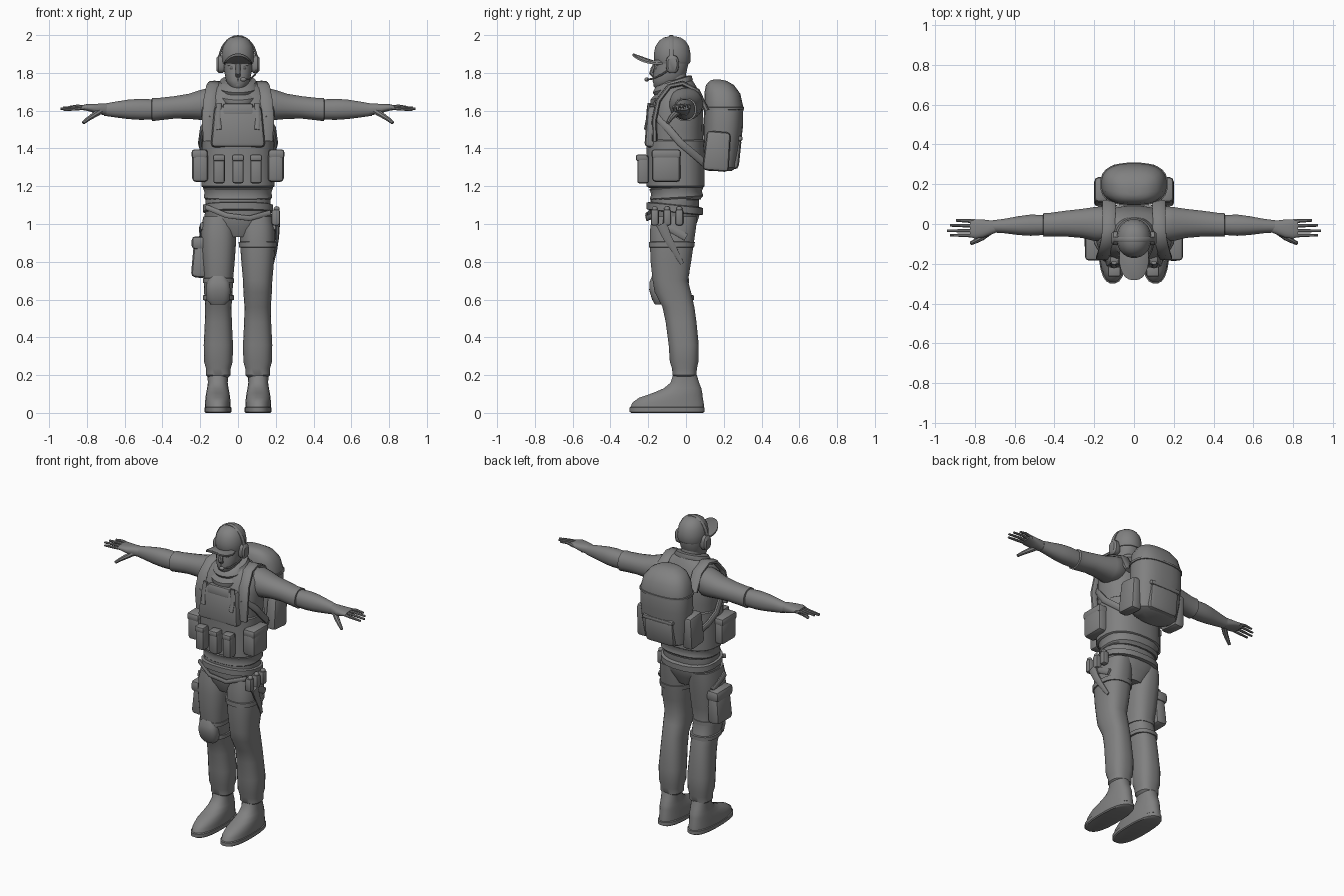
import bpy, bmesh, math
from mathutils import Vector, Matrix

grey = bpy.data.materials.new("neutral_grey")
grey.diffuse_color = (0.22, 0.22, 0.22, 1)


def finish(name, bm, angle=40):
    bmesh.ops.recalc_face_normals(bm, faces=bm.faces)
    me = bpy.data.meshes.new(name)
    bm.to_mesh(me)
    bm.free()
    me.materials.append(grey)
    ob = bpy.data.objects.new(name, me)
    bpy.context.collection.objects.link(ob)
    bpy.ops.object.select_all(action='DESELECT')
    ob.select_set(True)
    bpy.context.view_layer.objects.active = ob
    bpy.ops.object.shade_smooth_by_angle(angle=math.radians(angle))
    return ob


def oval(a, b, n, p):
    """Superellipse outline; p=2 is an ellipse, higher is boxier."""
    out = []
    for i in range(n):
        t = 2 * math.pi * (i + 0.5) / n
        c, s = math.cos(t), math.sin(t)
        out.append((a * math.copysign(abs(c) ** (2 / p), c), b * math.copysign(abs(s) ** (2 / p), s)))
    return out


def skin(name, rings, angle=40):
    bm = bmesh.new()
    vs = [[bm.verts.new(v) for v in r] for r in rings]
    n = len(vs[0])
    for a, b in zip(vs, vs[1:]):
        for i in range(n):
            bm.faces.new((a[i], a[(i + 1) % n], b[(i + 1) % n], b[i]))
    bm.faces.new(vs[0])
    bm.faces.new(vs[-1])
    return finish(name, bm, angle)


def loft_z(name, secs, p=2.2, n=24, x=0.0, tilt=0.0):
    """Sections are (centre y, z, half width, half depth)."""
    return skin(name, [[(x + u, cy + v, z + tilt * (cy + v + 0.07)) for u, v in oval(rx, ry, n, p)]
                       for cy, z, rx, ry in secs])


def loft_x(name, secs, s, p=2.2, n=20):
    """Sections are (x, centre y, centre z, half depth, half height)."""
    return skin(name, [[(s * x, y + u, z + v) for u, v in oval(a, b, n, p)] for x, y, z, a, b in secs])


def sweep(name, pts, side, w, t, p=3, n=10, taper=1.0):
    """Band or rod along a path, w and t are half sizes."""
    pts = [Vector(q) for q in pts]
    rings = []
    for i, q in enumerate(pts):
        d = (pts[min(i + 1, len(pts) - 1)] - pts[max(i - 1, 0)]).normalized()
        sv = Vector(side)
        sv = (sv - d * sv.dot(d)).normalized()
        nv = d.cross(sv)
        k = 1 + (taper - 1) * i / (len(pts) - 1)
        rings.append([q + sv * u * k + nv * v * k for u, v in oval(w, t, n, p)])
    return skin(name, rings)


def box(name, loc, size, bevel=0.012, rot=(0, 0, 0), top=1.0):
    bm = bmesh.new()
    bmesh.ops.create_cube(bm, size=1)
    for v in bm.verts:
        k = top if v.co.z > 0 else 1
        v.co = Vector((v.co.x * size[0] * k, v.co.y * size[1] * k, v.co.z * size[2]))
    bmesh.ops.bevel(bm, geom=bm.edges[:], offset=bevel, segments=2, affect='EDGES', profile=0.5)
    m = Matrix.Translation(loc)
    for ang, ax in zip(rot, 'XYZ'):
        m = m @ Matrix.Rotation(math.radians(ang), 4, ax)
    bm.transform(m)
    return finish(name, bm)


def ball(name, loc, size):
    bm = bmesh.new()
    bmesh.ops.create_uvsphere(bm, u_segments=16, v_segments=10, radius=1)
    bm.transform(Matrix.Translation(loc) @ Matrix.Diagonal((*size, 1)))
    return finish(name, bm)


# Torso, vest and waist
loft_z("torso", [(-.05, 1.13, .175, .13), (-.05, 1.2, .18, .14), (-.05, 1.35, .175, .14), (-.055, 1.5, .19, .148),
                 (-.05, 1.6, .195, .142), (-.045, 1.67, .185, .12), (-.04, 1.72, .14, .1), (-.04, 1.76, .075, .075)], 2.4)
loft_z("vest_wrap", [(-.055, 1.19, .18, .14), (-.055, 1.2, .195, .155), (-.055, 1.38, .192, .155),
                     (-.055, 1.44, .19, .157), (-.055, 1.45, .175, .145)], 2.5)
box("chest_plate", (0, -.175, 1.515), (.29, .08, .22), .022, (-3, 0, 0), .86)
box("chest_panel", (0, -.178, 1.605), (.16, .06, .06), .012, (-8, 0, 0))
loft_z("shirt_hem", [(-.05, 1.12, .165, .125), (-.05, 1.14, .182, .142), (-.05, 1.165, .178, .135),
                     (-.05, 1.19, .186, .145), (-.05, 1.2, .17, .13)], 2.4, tilt=.06)
loft_z("pelvis", [(-.065, .93, .08, .09), (-.065, .99, .15, .118), (-.06, 1.04, .178, .13),
                  (-.06, 1.14, .172, .13)], 2.4)
loft_z("belt", [(-.06, 1.06, .17, .13), (-.06, 1.065, .187, .15), (-.06, 1.1, .187, .15), (-.06, 1.105, .17, .13)],
       2.4, tilt=-.1)
sweep("belt_hanging_strap", [(-.17, -.16, 1.09), (-.06, -.208, 1.045), (.06, -.205, 1.03), (.17, -.15, 1.06)],
      (0, 0, 1), .014, .008)

# Vest pouches
for x in (-.1, 0, .095):
    box("front_pouch", (x, -.228, 1.29), (.06, .06, .15), .012)
    box("front_pouch_flap", (x, -.234, 1.35), (.064, .062, .035), .01)
for s in (-1, 1):
    box("side_pouch", (s * .2, -.105, 1.3), (.085, .15, .155), .02)
    box("side_pouch_flap", (s * .203, -.105, 1.37), (.085, .155, .05), .015)

# Straps, arms and hands
for s in (-1, 1):
    sweep("shoulder_strap", [(s * .15, -.165, 1.44), (s * .158, -.168, 1.55), (s * .15, -.148, 1.65),
                             (s * .135, -.09, 1.728), (s * .125, -.02, 1.745), (s * .125, .06, 1.705),
                             (s * .125, .11, 1.6)], (1, 0, 0), .034, .014)
    sweep("chest_strap", [(s * .1, -.195, 1.64), (s * .105, -.205, 1.55), (s * .1, -.215, 1.5)], (1, 0, 0), .014, .008)
    sweep("diagonal_strap", [(s * .145, -.165, 1.58), (s * .19, -.09, 1.5), (s * .2, -.03, 1.43),
                             (s * .185, .03, 1.38), (s * .14, .1, 1.32)], (0, .6, .8), .02, .012)
    loft_x("upper_arm", [(.1, -.01, 1.645, .07, .07), (.16, 0, 1.635, .09, .085), (.2, 0, 1.63, .086, .08),
                         (.26, .003, 1.623, .074, .067), (.34, .002, 1.617, .066, .06), (.42, -.003, 1.608, .06, .06),
                         (.455, -.004, 1.606, .061, .062), (.458, -.004, 1.606, .05, .05)], s)
    loft_x("forearm", [(.44, -.005, 1.606, .05, .054), (.52, -.006, 1.607, .054, .056), (.58, -.008, 1.607, .048, .052),
                       (.65, -.01, 1.606, .037, .042), (.71, -.012, 1.605, .031, .032)], s)
    loft_x("palm", [(.69, -.013, 1.606, .029, .03), (.72, -.018, 1.608, .036, .03), (.76, -.023, 1.612, .046, .024),
                    (.8, -.025, 1.617, .049, .018), (.825, -.022, 1.616, .044, .013)], s, 2.5)
    for y, tip, length, z in ((.014, .018, .895, 1.622), (-.01, -.007, .925, 1.618),
                              (-.034, -.034, .94, 1.613), (-.058, -.056, .925, 1.606)):
        sweep("finger", [(s * .8, y, 1.616), (s * .85, (y + tip) / 2, z + .003), (s * length, tip, z - .003)],
              (0, 1, 0), .0115, .0105, 2, 8, .6)
    sweep("thumb", [(s * .725, -.035, 1.6), (s * .765, -.068, 1.575), (s * .795, -.085, 1.555), (s * .82, -.097, 1.535)],
          (0, 1, 0), .019, .018, 2, 8, .5)

# Legs and boots
for s in (-1, 1):
    loft_z("trouser_leg", [(-.06, 1.04, .08, .12), (-.068, .98, .092, .122), (-.075, .9, .094, .117),
                           (-.08, .8, .087, .108), (-.083, .7, .078, .094), (-.07, .64, .076, .097),
                           (-.04, .56, .07, .085), (-.026, .48, .072, .082), (-.012, .36, .078, .08),
                           (-.01, .27, .076, .076), (-.008, .235, .066, .066), (-.008, .2, .066, .064),
                           (-.008, .185, .05, .05)], 2.5, x=s * .104)
    loft_z("boot_sole", [(-.1, 0, .066, .19), (-.1, .006, .072, .2), (-.1, .028, .072, .2), (-.1, .032, .066, .195)],
           2.5, x=s * .107)
    loft_z("boot_upper", [(-.1, .025, .069, .197), (-.095, .055, .068, .19), (-.08, .08, .066, .17),
                          (-.045, .105, .062, .132), (-.018, .13, .057, .1), (-.006, .16, .053, .076),
                          (-.006, .205, .055, .062)], 2.3, x=s * .107)
    sweep("thigh_pocket_flap", [(s * .19, -.13, .99), (s * .197, -.07, .97), (s * .19, .0, .93)],
          (0, 0, 1), .02, .01)

# Thigh bag, knee pad and leg straps on one leg
box("thigh_bag", (-.2, -.06, .825), (.085, .16, .22), .025, (0, 4, 0), .9)
box("thigh_bag_flap", (-.2, -.06, .9), (.09, .168, .07), .02)
loft_z("knee_pad", [(-.145, .575, .04, .02), (-.14, .6, .062, .04), (-.15, .65, .066, .045),
                    (-.152, .69, .06, .042), (-.15, .725, .04, .03)], 2.6, x=-.105)
for z, cy in ((.7, -.083), (.61, -.058)):
    loft_z("knee_strap", [(cy, z - .014, .074, .09), (cy, z - .012, .083, .1), (cy, z + .012, .083, .1),
                          (cy, z + .014, .074, .09)], 2.5, x=-.104)

# Hip gear on the other leg
for y in (-.165, -.1, -.035):
    box("hip_canister", (.2, y, 1.035), (.045, .042, .085), .012)
    ball("hip_canister_cap", (.205, y, 1.08), (.016, .016, .014))
sweep("knife_sheath", [(.21, -.13, 1.0), (.208, -.1, .93), (.2, -.06, .86), (.185, -.02, .79)],
      (0, 1, .3), .03, .012, taper=.35)
loft_z("thigh_strap", [(-.077, .875, .09, .11), (-.077, .877, .1, .121), (-.075, .905, .101, .123),
                       (-.075, .907, .09, .11)], 2.5, x=.104)

# Backpack with pockets
loft_z("backpack", [(.18, 1.28, .11, .06), (.185, 1.3, .145, .085), (.19, 1.4, .16, .098), (.198, 1.52, .166, .105),
                    (.2, 1.62, .164, .104), (.192, 1.69, .148, .096), (.18, 1.735, .115, .075),
                    (.17, 1.758, .07, .045), (.165, 1.764, .03, .02)], 2.6)
loft_z("backpack_seam", [(.2, 1.603, .155, .095), (.2, 1.606, .17, .109), (.2, 1.618, .17, .109),
                         (.2, 1.621, .155, .095)], 2.6)
box("backpack_rear_pocket", (0, .252, 1.375), (.21, .07, .17), .025, (-6, 0, 0))
box("backpack_rear_flap", (0, .262, 1.455), (.22, .075, .03), .012, (-6, 0, 0))
for s in (-1, 1):
    box("backpack_side_pocket", (s * .165, .165, 1.385), (.075, .14, .21), .02, (-5, 0, 0), .9)

# Scarf and neck
loft_z("neck", [(-.05, 1.68, .065, .065), (-.06, 1.8, .058, .06)])
loft_z("scarf", [(-.1, 1.63, .06, .08), (-.085, 1.665, .105, .105), (-.075, 1.695, .118, .115),
                 (-.068, 1.713, .1, .1), (-.07, 1.73, .108, .107), (-.066, 1.755, .095, .096),
                 (-.064, 1.76, .075, .075)], 2.1, tilt=.32)

# Head and face
loft_z("head", [(-.125, 1.715, .025, .035), (-.115, 1.728, .046, .056), (-.098, 1.76, .064, .078),
                (-.085, 1.8, .072, .087), (-.076, 1.85, .078, .09), (-.075, 1.93, .075, .085)], 2.3)
sweep("nose", [(0, -.163, 1.845), (0, -.176, 1.82), (0, -.183, 1.798), (0, -.168, 1.787)],
      (1, 0, 0), .013, .012, 2, 8, 1.2)
sweep("brow", [(-.05, -.145, 1.845), (0, -.164, 1.848), (.05, -.145, 1.845)], (0, 0, 1), .01, .009, 2)
for z in (1.764, 1.755):
    sweep("lip", [(-.026, -.155, z), (0, -.17, z + .002), (.026, -.155, z)], (0, 0, 1), .005, .007, 2)
ball("chin", (0, -.155, 1.737), (.027, .018, .017))
for s in (-1, 1):
    ball("eye", (s * .03, -.154, 1.825), (.014, .012, .008))

# Cap with curved brim
loft_z("cap_crown", [(-.072, 1.85, .083, .092), (-.072, 1.86, .087, .097), (-.073, 1.9, .087, .098),
                     (-.073, 1.94, .08, .09), (-.073, 1.97, .062, .07), (-.073, 1.987, .04, .045),
                     (-.073, 1.993, .015, .018)], 2.1)
brim = loft_z("cap_brim", [(-.17, 1.873, .07, .108), (-.17, 1.876, .074, .113), (-.17, 1.886, .074, .113),
                           (-.17, 1.889, .07, .108)], 2.3, 32)
for v in brim.data.vertices:
    v.co.z -= 6 * v.co.x ** 2 - .12 * max(0, -.16 - v.co.y)

# Headset
arc = [math.pi * i / 16 for i in range(17)]
sweep("headset_band", [(.1 * math.cos(a), -.078, 1.86 + .134 * math.sin(a)) for a in arc], (0, 1, 0), .013, .006)
for s in (-1, 1):
    loft_x("ear_cup", [(.07, -.072, 1.846, .03, .04), (.085, -.072, 1.846, .035, .048),
                       (.104, -.072, 1.846, .034, .046), (.114, -.072, 1.846, .024, .034)], s, 2.6)
sweep("microphone_boom", [(.1, -.085, 1.82), (.09, -.13, 1.79), (.065, -.18, 1.768), (.035, -.205, 1.765)],
      (0, 0, 1), .005, .005, 2, 8)
ball("microphone", (.028, -.208, 1.765), (.017, .012, .011))
